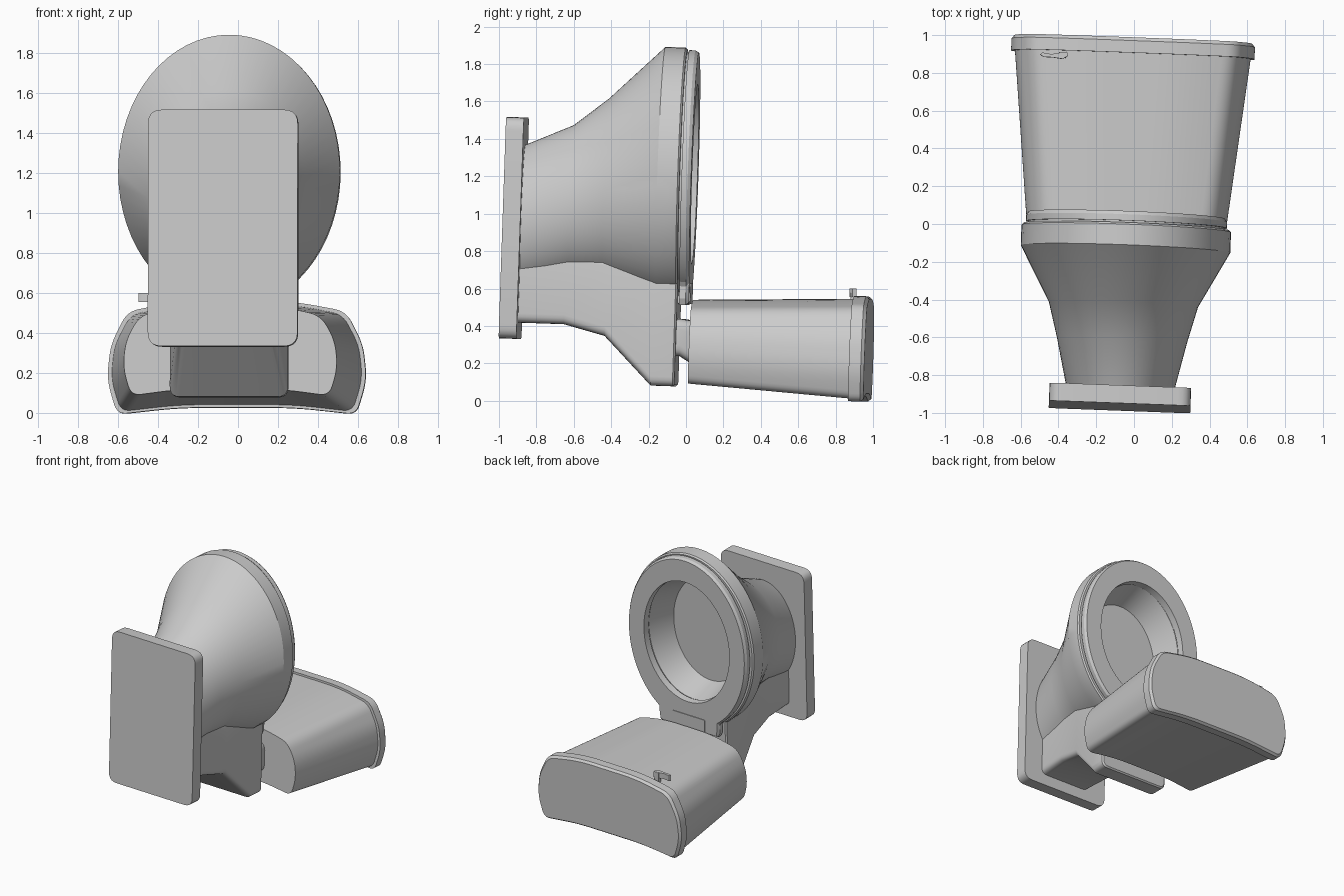
import bpy, bmesh
from math import sin, cos, pi, radians
from mathutils import Matrix, Vector

if "Cube" in bpy.data.objects:
    bpy.data.objects.remove(bpy.data.objects["Cube"])

# Whole model leans slightly: y is the toilet's "up", z its "front"
LEAN = (Matrix.Translation((-0.04, 0, -0.003)) @ Matrix.Rotation(radians(-2.15), 4, 'Z')
        @ Matrix.Rotation(radians(-1.95), 4, 'X'))


def loft(name, rings, closed=False, angle=28):
    """Skin equal-length rings of (x, y, z); cap the ends or join them up."""
    bm = bmesh.new()
    rows = [[bm.verts.new(p) for p in r] for r in rings]
    n = len(rows[0])
    pairs = list(zip(rows, rows[1:])) + ([(rows[-1], rows[0])] if closed else [])
    for a, b in pairs:
        for i in range(n):
            j = (i + 1) % n
            bm.faces.new((a[i], a[j], b[j], b[i]))
    if not closed:
        bm.faces.new(rows[0])
        bm.faces.new(rows[-1])
    bm.transform(LEAN)
    bmesh.ops.recalc_face_normals(bm, faces=bm.faces)
    me = bpy.data.meshes.new(name)
    bm.to_mesh(me)
    bm.free()
    ob = bpy.data.objects.new(name, me)
    bpy.context.collection.objects.link(ob)
    bpy.ops.object.select_all(action='DESELECT')
    ob.select_set(True)
    bpy.context.view_layer.objects.active = ob
    bpy.ops.object.shade_smooth_by_angle(angle=radians(angle))
    return ob


def rounded(pts, r, n=5):
    """Round the corners of an (x, z) outline; r is one radius per corner."""
    out = []
    for i, p in enumerate(pts):
        p = Vector(p)
        a = Vector(pts[i - 1]) - p
        b = Vector(pts[(i + 1) % len(pts)]) - p
        p0, p1 = p + a.normalized() * r[i], p + b.normalized() * r[i]
        for k in range(n + 1):
            t = k / n
            out.append(p0 * (1 - t) ** 2 + p * 2 * t * (1 - t) + p1 * t * t)
    return out


def at(y, outline):
    return [(p[0], y, p[1]) for p in outline]


def ellipse(y, cz, hw, hz, n=64):
    return [(hw * sin(2 * pi * i / n), y, cz + hz * cos(2 * pi * i / n)) for i in range(n)]


def slab(hw, z0, z1, r):
    return rounded([(-hw, z0), (hw, z0), (hw, z1), (-hw, z1)], [r] * 4)


# Base plate
plate = slab(0.375, 0.303, 1.487, 0.07)
loft("base_plate", [at(-1.0, plate), at(-0.905, plate)])

# Bowl: flaring outside, flat rim, then the basin wall and its floor
loft("bowl", [ellipse(*e) for e in (
    (-0.93, 0.93, 0.28, 0.40), (-0.65, 1.035, 0.345, 0.42),
    (-0.465, 1.11, 0.395, 0.495), (-0.174, 1.205, 0.555, 0.685),
    (-0.065, 1.205, 0.555, 0.685), (-0.055, 1.205, 0.545, 0.675),
    (-0.055, 1.215, 0.385, 0.48), (-0.27, 1.205, 0.325, 0.41))])

# Rear pedestal blending from plate to hinge deck
loft("rear_pedestal", [at(y, slab(hw, z0, z1, 0.05)) for y, hw, z0, z1 in (
    (-0.93, 0.215, 0.39, 0.78), (-0.66, 0.23, 0.39, 0.78),
    (-0.44, 0.255, 0.335, 0.76), (-0.183, 0.295, 0.078, 0.69),
    (-0.065, 0.295, 0.078, 0.69), (-0.055, 0.285, 0.088, 0.68))])


# Seat ring with a square hinge tab at the back
def seat_outline(y, inset, n=144):
    hw, hz, tab, drop = 0.532 - inset, 0.672 - inset, 0.27 - inset, 0.69 - inset
    ring = []
    for i in range(n):
        s, c = sin(2 * pi * i / n), cos(2 * pi * i / n)
        dx, dz = hw * s, hz * c
        r = 1.0
        if c < 0:
            r = max(r, min(tab / max(abs(dx), 1e-6), drop / abs(dz)))
        ring.append((dx * r, y, 1.205 + dz * r))
    return ring


loft("seat", [seat_outline(-0.045, 0), seat_outline(-0.012, 0), seat_outline(0.006, 0.012),
              ellipse(0.006, 1.215, 0.385, 0.48, 144), ellipse(-0.045, 1.215, 0.38, 0.475, 144)],
     closed=True, angle=15)
# Thin shadow gap between seat and rim
loft("seat_bumper", [ellipse(y, 1.21, a, b) for y, a, b in (
    (-0.057, 0.52, 0.655), (-0.043, 0.52, 0.655), (-0.043, 0.39, 0.485), (-0.057, 0.39, 0.485))],
     closed=True)
hinge = slab(0.15, 0.52, 0.63, 0.01)
loft("seat_hinge", [at(-0.055, hinge), at(0.011, hinge)])

# Neck joining pedestal and tank
loft("tank_neck", [at(y, slab(hw, z0, z1, 0.06)) for y, hw, z0, z1 in (
    (-0.06, 0.27, 0.24, 0.44), (-0.035, 0.27, 0.24, 0.44), (0.04, 0.25, 0.195, 0.43))])


# Tank: bowed section, concave back, convex front, flaring toward the lid
def tank_section(y, hw, zb, zt, arch=0.04, crown=0.065):
    h = zt - zb
    half = [(hw * 0.93, zb, 0.05), (hw * 1.01, zb + h * 0.30, 0.07),
            (hw * 0.98, zb + h * 0.60, 0.06), (hw * 0.85, zt - crown, 0.06),
            (hw * 0.42, zt - crown * 0.2, 0.13)]
    pts = half + [(-x, z, r) for x, z, r in reversed(half)]
    pts += [(-hw * 0.45, zb + arch * 0.85, 0.12), (hw * 0.45, zb + arch * 0.85, 0.12)]
    return at(y, rounded([p[:2] for p in pts], [p[2] for p in pts], 6))


loft("tank", [tank_section(0.025, 0.533, 0.09, 0.557), tank_section(0.90, 0.625, 0.04, 0.592)])
loft("tank_lid", [tank_section(y, hw, zb, zt) for y, hw, zb, zt in (
    (0.888, 0.644, 0.026, 0.607), (0.952, 0.644, 0.026, 0.607),
    (0.970, 0.630, 0.040, 0.593))], angle=20)

# Flush lever on its stem
stem = slab(0.018, 0.52, 0.63, 0.008)
loft("lever_stem", [at(y, [(p[0] - 0.372, p[1]) for p in stem]) for y in (0.848, 0.876)])
arm = [(-0.49, 0.858), (-0.47, 0.847), (-0.42, 0.846), (-0.37, 0.840), (-0.343, 0.857),
       (-0.348, 0.879), (-0.39, 0.871), (-0.43, 0.863), (-0.48, 0.870)]
loft("flush_lever", [[(x, y, z) for x, y in arm] for z in (0.588, 0.632)])
